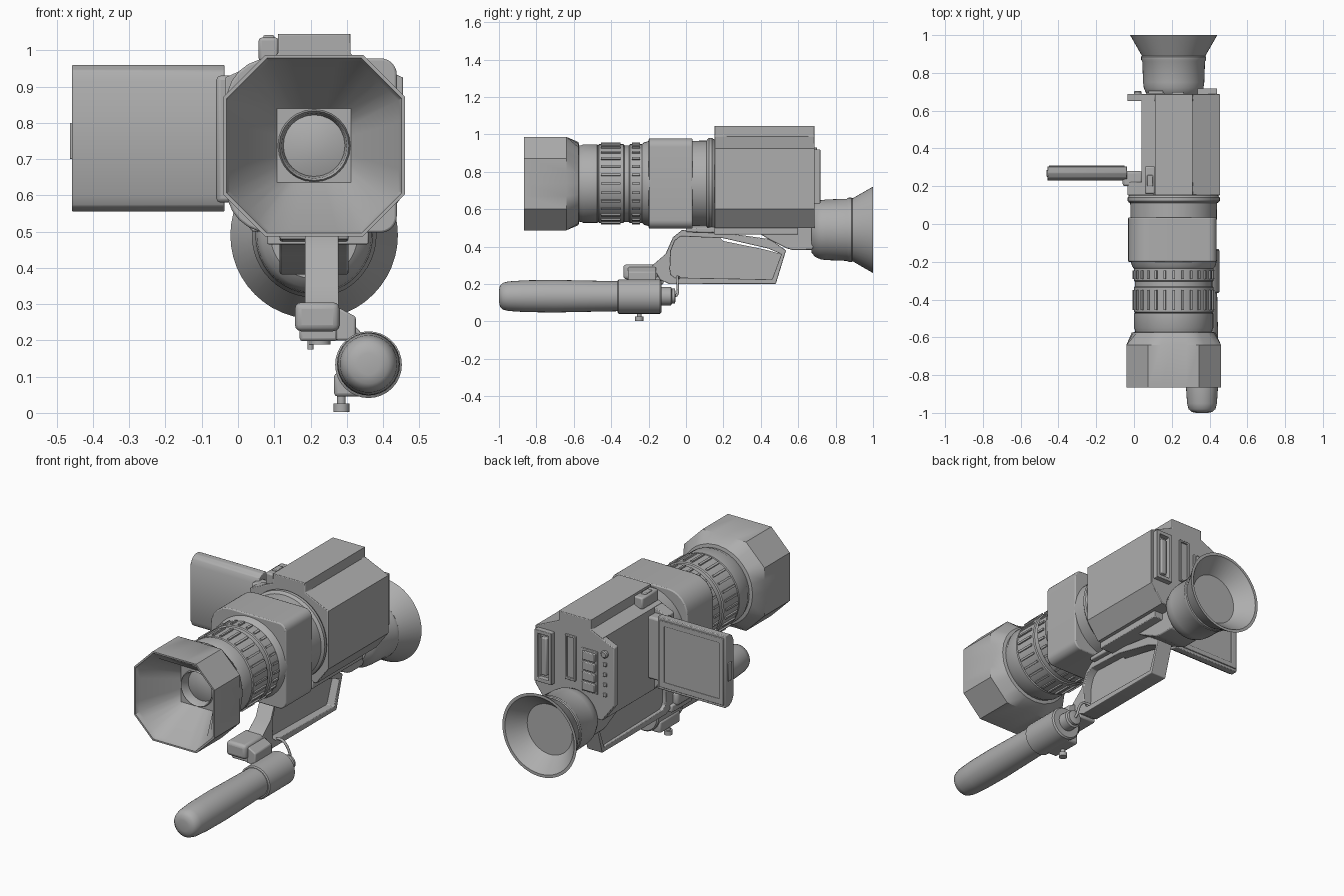
import bpy, bmesh, math
from mathutils import Vector, Matrix

if "Cube" in bpy.data.objects:
    bpy.data.objects.remove(bpy.data.objects["Cube"])

GREY = (0.42, 0.42, 0.42, 1)
mat = bpy.data.materials.new("plain grey")
mat.use_nodes = True
mat.diffuse_color = GREY
mat.node_tree.nodes["Principled BSDF"].inputs["Base Color"].default_value = GREY
CX, CZ = 0.21, 0.737          # optical axis


def finish(name, bm, bevel=0, segments=2):
    bmesh.ops.recalc_face_normals(bm, faces=bm.faces)
    me = bpy.data.meshes.new(name)
    bm.to_mesh(me)
    bm.free()
    ob = bpy.data.objects.new(name, me)
    bpy.context.collection.objects.link(ob)
    me.materials.append(mat)
    if bevel:
        mod = ob.modifiers.new("soft edges", 'BEVEL')
        mod.width, mod.segments, mod.limit_method = bevel, segments, 'ANGLE'
    bpy.ops.object.select_all(action='DESELECT')
    ob.select_set(True)
    bpy.context.view_layer.objects.active = ob
    bpy.ops.object.shade_smooth_by_angle(angle=math.radians(32))
    return ob


def skin(bm, loops, close=False, caps=True):
    """Join equal rings of points into a surface."""
    rings = [[bm.verts.new(p) for p in loop] for loop in loops]
    pairs = list(zip(rings, rings[1:])) + ([(rings[-1], rings[0])] if close else [])
    n = len(rings[0])
    for a, b in pairs:
        for i in range(n):
            j = (i + 1) % n
            bm.faces.new((a[i], a[j], b[j], b[i]))
    if caps and not close:
        bm.faces.new(rings[0])
        bm.faces.new(rings[-1])


def prism(name, pts, axis, lo, hi, bevel=0):
    """Extrude (x, z) points along y, or (y, z) points along x."""
    bm = bmesh.new()
    place = (lambda p, d: (p[0], d, p[1])) if axis == 'y' else (lambda p, d: (d, *p))
    skin(bm, [[place(p, d) for p in pts] for d in (lo, hi)])
    return finish(name, bm, bevel)


def box(name, lo, hi, bevel=0, segments=2):
    bm = bmesh.new()
    add_box(bm, lo, hi)
    return finish(name, bm, bevel, segments)


def add_box(bm, lo, hi, turn=None):
    size = Vector(hi) - Vector(lo)
    mid = (Vector(hi) + Vector(lo)) / 2
    m = Matrix.Translation(mid) @ Matrix.Diagonal((*size, 1))
    bmesh.ops.create_cube(bm, size=1, matrix=turn @ m if turn else m)


def lathe(name, profile, cx=CX, cz=CZ, n=48):
    """Spin (y, radius) points around a front-to-back axis."""
    bm = bmesh.new()
    skin(bm, [[(cx + r * math.cos(a), y, cz + r * math.sin(a))
               for a in (math.tau * i / n for i in range(n))] for y, r in profile])
    return finish(name, bm)


def rounded(x0, x1, z0, z1, left, right):
    pts = []
    for x, z, r, start in ((x1, z1, right, 0), (x0, z1, left, 90),
                           (x0, z0, left, 180), (x1, z0, right, 270)):
        ox = x - r if x == x1 else x + r
        oz = z - r if z == z1 else z + r
        for i in range(7):
            a = math.radians(start + 15 * i)
            pts.append((ox + r * math.cos(a), oz + r * math.sin(a)))
    return pts


# Lens hood: octagon outside, funnel to a square with a round lens inside
corners = [(.25, .135), (.135, .25), (-.135, .25), (-.25, .135),
           (-.25, -.135), (-.135, -.25), (.135, -.25), (.25, -.135)]
octagon = [Vector(a).lerp(Vector(b), t / 4)
           for a, b in zip(corners, corners[1:] + corners[:1]) for t in range(4)]
shapes = {'oct': lambda p, s: p * s,
          'round': lambda p, s: p.normalized() * s,
          'square': lambda p, s: p * (s / max(abs(p.x), abs(p.y)))}
bm = bmesh.new()
loops = []
for kind, size, y in (('round', .2, -.57), ('round', .222, -.575), ('oct', 1, -.64),
                      ('oct', 1, -.865), ('oct', .965, -.865), ('oct', .93, -.84),
                      ('square', .102, -.66), ('round', .1, -.66), ('round', .096, -.67),
                      ('round', .09, -.66), ('round', .085, -.62), ('round', .04, -.635)):
    loops.append([(CX + q.x, y, CZ + q.y) for q in (shapes[kind](p, size) for p in octagon)])
skin(bm, loops)
finish("lens_hood", bm)

# Lens barrel with stepped rings and grip ribs
lathe("lens_barrel", [(-.6, .2), (-.56, .205), (-.55, .21), (-.475, .21), (-.47, .205), (-.465, .211),
                      (-.335, .211), (-.33, .205), (-.305, .205), (-.3, .211), (-.235, .211),
                      (-.225, .22), (-.19, .23)])
bm = bmesh.new()
for i in range(28):
    turn = Matrix.Translation((CX, 0, CZ)) @ Matrix.Rotation(math.tau * i / 28, 4, 'Y')
    for y0, y1 in ((-.455, -.35), (-.29, -.245)):
        add_box(bm, (-.006, y0, .2), (.006, y1, .219), turn)
finish("barrel_ribs", bm)

# Square collar and rear ring
prism("lens_collar", rounded(-.032, .438, .497, .978, .12, .045), 'y', -.2, .035, .006)
lathe("rear_ring", [(.02, .228), (.11, .23), (.115, .238), (.122, .244), (.14, .244),
                    (.147, .238), (.16, .232)])

# Body: full section at both ends, narrower in the screen bay
right = [(.11, 1.045), (.31, 1.045), (.31, .99), (.455, .925), (.455, .6), (.38, .5)]
full = right + [(.04, .5), (-.035, .6), (-.035, .925), (.11, .99)]
bay = right + [(.04, .5), (.04, .96), (.11, .99)]
prism("body_shell", bay, 'y', .155, .685)
prism("body_front", full, 'y', .152, .222, .004)
prism("body_back", full, 'y', .65, .688, .004)
prism("body_base", [(0, .5), (0, .478), (.4, .465), (.45, .435), (.54, .39), (.57, .382),
                    (.67, .382), (.686, .4), (.686, .52)], 'x', .115, .305, .006)
box("base_rail", (.08, .15, .465), (.36, .6, .51), .004)
box("top_button_block", (.057, .16, .97), (.112, .305, 1.035), .008)
box("top_button", (.07, .2, 1.03), (.1, .26, 1.042), .004)


def rim(name, x0, x1, z0, z1, y0, y1, t):
    """Upright rectangular frame on the back."""
    bm = bmesh.new()
    a = [(x0, z0), (x1, z0), (x1, z1), (x0, z1)]
    b = [(x0 + t, z0 + t), (x1 - t, z0 + t), (x1 - t, z1 - t), (x0 + t, z1 - t)]
    skin(bm, [[(x, y, z) for x, z in s] for s, y in ((a, y0), (a, y1), (b, y1), (b, y0))], close=True)
    return finish(name, bm, .003)


# Back panel: battery frame, slot, keys
rim("battery_frame", .335, .44, .63, .92, .68, .718, .02)
box("battery_catch", (.37, .68, .67), (.405, .712, .88), .005)
rim("card_slot", .2, .265, .68, .93, .68, .7, .01)
box("key_panel", (.065, .68, .64), (.165, .694, .88), .003)
for i in range(4):
    z = .65 + .057 * i
    box(f"key_{i + 1}", (.075, .69, z), (.155, .706, z + .047), .004)
    box(f"small_key_{i + 1}", (.01, .68, z - .01), (.03, .696, z + .01), .003)
lathe("round_key", [(.68, .02), (.7, .02), (.705, .014)], .02, .88, 20)

# Viewfinder tube and flared eyecup
lathe("viewfinder", [(.67, .12), (.69, .145), (.72, .158), (.75, .162), (.86, .166), (.87, .172),
                     (.885, .172), (.89, .168), (1, .231), (1, .215), (.91, .14), (.91, .05)], CX, .49)

# Fold-out screen on its hinge
prism("screen_panel", [(.23, .6), (.245, .57), (.27, .555), (.305, .555), (.305, .96),
                       (.27, .96), (.245, .945), (.23, .915)], 'x', -.458, -.037, .004)
rim("screen_bezel", -.45, -.05, .57, .945, .3, .311, .03)
box("screen_latch", (-.464, .25, .7), (-.45, .285, .8), .003)
box("screen_hinge", (-.06, .2, .58), (.045, .28, .93), .012)

# Carrying bracket: open frame with a thin web
outer = [(-.18, .3), (-.14, .225), (-.09, .2), (.48, .2), (.535, .38), (.45, .44),
         (.2, .475), (-.02, .49), (-.07, .45), (-.11, .36)]
inner = [(-.085, .28), (-.08, .25), (-.06, .235), (.46, .225), (.51, .36), (.44, .39),
         (.2, .445), (-.03, .455), (-.06, .43), (-.08, .38)]
bm = bmesh.new()
skin(bm, [[(x, *p) for p in s] for s, x in ((outer, .185), (outer, .277), (inner, .277), (inner, .185))],
     close=True)
finish("bracket_frame", bm, .006)
web = inner[:5] + [(.42, .385), (.2, .43), (.18, .45)] + inner[7:]
prism("bracket_web", web, 'x', .205, .23)

# Clamp joining the bracket to the hand grip
box("bracket_clamp", (.157, -.335, .225), (.28, -.15, .305), .018, 3)
box("clamp_foot", (.17, -.3, .198), (.275, -.12, .24), .008)
prism("clamp_link", [(.27, .2), (.325, .2), (.325, .265), (.27, .295)], 'y', -.31, -.16, .006)
bm = bmesh.new()
for x, y, z, r, h in ((.2, -.23, .19, .008, .03), (.225, -.23, .195, .03, .014),
                      (.285, -.25, .04, .012, .06), (.285, -.25, .014, .022, .024)):
    bmesh.ops.create_cone(bm, cap_ends=True, segments=20, radius1=r, radius2=r, depth=h,
                          matrix=Matrix.Translation((x, y, z)))
finish("clamp_screws", bm)

# Hand grip with rounded nose, sleeve and end cap
lathe("hand_grip", [(-1, .03), (-.995, .055), (-.98, .071), (-.95, .079), (-.86, .085), (-.7, .087),
                    (-.5, .083), (-.35, .08)], .36, .135, 32)
lathe("grip_sleeve", [(-.365, .085), (-.36, .092), (-.14, .092), (-.132, .085)], .36, .133, 32)
box("sleeve_ear", (.265, -.33, .045), (.36, -.15, .11), .01)
lathe("grip_end", [(-.14, .05), (-.08, .05), (-.075, .04), (-.06, .04), (-.055, .02)], .36, .135, 24)

# Wire loop between grip and bracket
curve = bpy.data.curves.new("wire_loop", 'CURVE')
curve.dimensions = '3D'
curve.bevel_depth = .007
spline = curve.splines.new('NURBS')
path = [(.36, -.06, .135), (.36, -.04, .14), (.35, -.045, .2), (.31, -.05, .25), (.27, -.04, .235), (.25, -.02, .22)]
spline.points.add(len(path) - 1)
for point, co in zip(spline.points, path):
    point.co = (*co, 1)
spline.use_endpoint_u = True
curve.materials.append(mat)
bpy.context.collection.objects.link(bpy.data.objects.new("wire_loop", curve))
